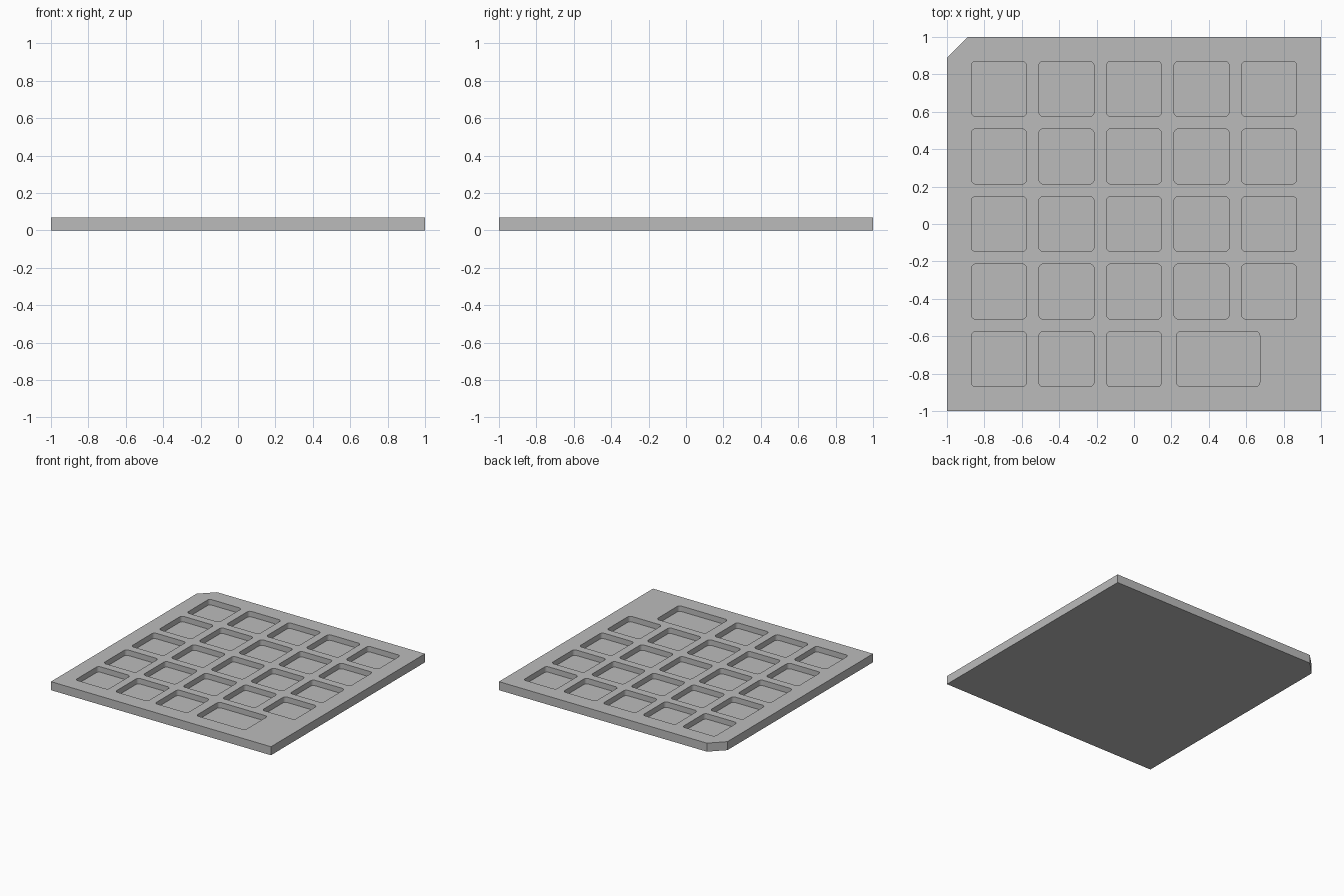
import bpy, bmesh, math

default = bpy.data.objects.get("Cube")
if default:
    bpy.data.objects.remove(default, do_unlink=True)

THICK = 0.07      # plate thickness
DEPTH = 0.045     # pocket depth
PITCH = 0.361     # pocket spacing
SIZE = 0.295      # square pocket side
WIDE = 0.445      # wide pocket length
RADIUS = 0.024    # pocket corner radius
CHAMFER = 0.11    # cut plate corner

grey = bpy.data.materials.new("plain grey")
grey.use_nodes = True
grey.diffuse_color = (0.5, 0.5, 0.5, 1)
grey.node_tree.nodes["Principled BSDF"].inputs["Base Color"].default_value = (0.5, 0.5, 0.5, 1)


def add_prism(bm, outline, z0, z1):
    """Closed prism over a counter-clockwise outline."""
    low = [bm.verts.new((x, y, z0)) for x, y in outline]
    high = [bm.verts.new((x, y, z1)) for x, y in outline]
    bm.faces.new(low[::-1])
    bm.faces.new(high)
    n = len(outline)
    for i in range(n):
        j = (i + 1) % n
        bm.faces.new((low[i], low[j], high[j], high[i]))


def rounded_rect(cx, cy, w, h, r, steps=5):
    pts = []
    for k, (sx, sy) in enumerate([(1, 1), (-1, 1), (-1, -1), (1, -1)]):
        for s in range(steps + 1):
            a = math.pi / 2 * (k + s / steps)
            pts.append((cx + sx * (w / 2 - r) + r * math.cos(a),
                        cy + sy * (h / 2 - r) + r * math.sin(a)))
    return pts


def make_object(name, bm):
    mesh = bpy.data.meshes.new(name)
    bm.to_mesh(mesh)
    bm.free()
    mesh.materials.append(grey)
    obj = bpy.data.objects.new(name, mesh)
    bpy.context.collection.objects.link(obj)
    return obj


# Plate with one cut corner at the back
bm = bmesh.new()
add_prism(bm, [(-1, -1), (1, -1), (1, 1), (-1 + CHAMFER, 1), (-1, 1 - CHAMFER)], 0, THICK)
plate = make_object("tray_plate", bm)

# Pocket cutters: five by five grid, the front row ends in one wide pocket
bm = bmesh.new()
for row in range(-2, 3):
    for col in range(-2, 3):
        if row == -2 and col > 0:
            continue
        add_prism(bm, rounded_rect(col * PITCH, row * PITCH, SIZE, SIZE, RADIUS),
                  THICK - DEPTH, THICK + 0.05)
add_prism(bm, rounded_rect(0.45, -2 * PITCH, WIDE, SIZE, RADIUS), THICK - DEPTH, THICK + 0.05)
cutter = make_object("pocket_cutter", bm)
cutter.hide_render = True

# Cut the pockets
cut = plate.modifiers.new("pockets", "BOOLEAN")
cut.operation = "DIFFERENCE"
cut.solver = "EXACT"
cut.object = cutter
bpy.ops.object.select_all(action="DESELECT")
bpy.context.view_layer.objects.active = plate
plate.select_set(True)
bpy.ops.object.modifier_apply(modifier=cut.name)
bpy.data.objects.remove(cutter, do_unlink=True)

# Smooth the pocket corners, keep the edges crisp
bpy.ops.object.shade_smooth_by_angle(angle=math.radians(30))
